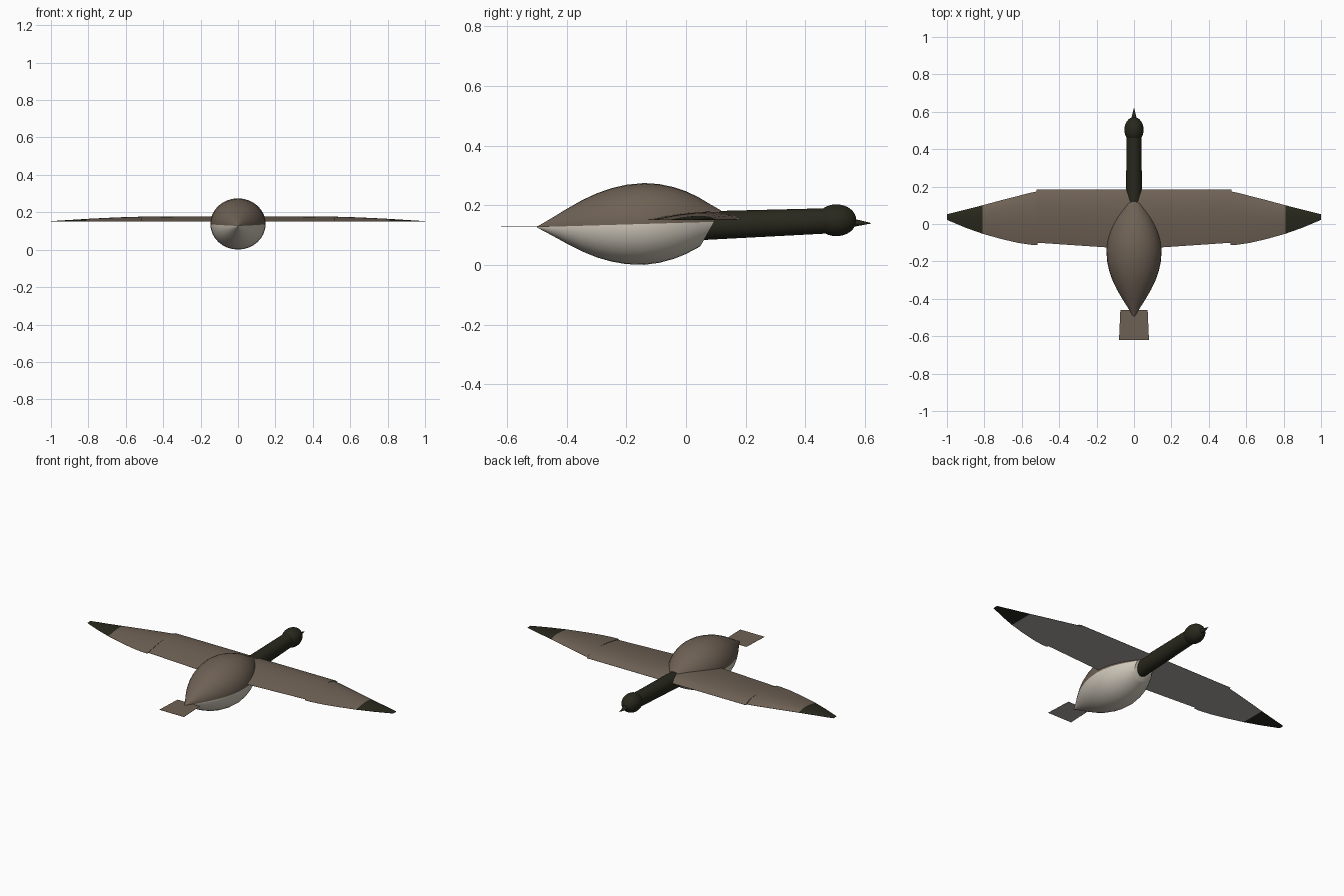
import bpy, bmesh, math
from mathutils import Vector

cube = bpy.data.objects.get("Cube")
if cube:
    bpy.data.objects.remove(cube)


def material(name, rgb):
    m = bpy.data.materials.new(name)
    m.use_nodes = True
    m.diffuse_color = (*rgb, 1)
    bsdf = m.node_tree.nodes["Principled BSDF"]
    bsdf.inputs["Base Color"].default_value = (*rgb, 1)
    bsdf.inputs["Roughness"].default_value = 0.8
    return m


BROWN = material("feather brown", (0.157, 0.12, 0.09))
CREAM = material("belly cream", (0.62, 0.57, 0.49))
GREY = material("underside grey", (0.42, 0.4, 0.36))
DARK = material("dark plumage", (0.021, 0.021, 0.012))


def loft(name, rings, mats, rule=None, smooth=40, cut=None):
    """Skin closed rings, cap both ends, trim by a plane, colour faces by rule."""
    bm = bmesh.new()
    loops = [[bm.verts.new(p) for p in ring] for ring in rings]
    n = len(loops[0])
    for a, b in zip(loops, loops[1:]):
        for i in range(n):
            j = (i + 1) % n
            bm.faces.new((a[i], a[j], b[j], b[i]))
    bm.faces.new(loops[0])
    bm.faces.new(loops[-1])
    if cut:
        found = bmesh.ops.bisect_plane(bm, geom=bm.verts[:] + bm.edges[:] + bm.faces[:],
                                       plane_co=cut[0], plane_no=cut[1], clear_outer=True)
        rim = [e for e in found["geom_cut"] if isinstance(e, bmesh.types.BMEdge)]
        bmesh.ops.edgeloop_fill(bm, edges=rim)
    bmesh.ops.recalc_face_normals(bm, faces=bm.faces)
    for f in bm.faces:
        if rule:
            f.material_index = rule(f.calc_center_median(), f.normal)
    mesh = bpy.data.meshes.new(name)
    bm.to_mesh(mesh)
    bm.free()
    for m in mats:
        mesh.materials.append(m)
    obj = bpy.data.objects.new(name, mesh)
    bpy.context.collection.objects.link(obj)
    bpy.ops.object.select_all(action="DESELECT")
    obj.select_set(True)
    bpy.context.view_layer.objects.active = obj
    if smooth:
        bpy.ops.object.shade_smooth_by_angle(angle=math.radians(smooth))
    return obj


def ring(y, z, rx, rz, n=32):
    turns = [2 * math.pi * i / n for i in range(n)]
    return [Vector((rx * math.cos(t), y, z + rz * math.sin(t))) for t in turns]


# Body: teardrop along a slightly rising axis, brown above and cream below
def axis_z(y):
    return 0.127 + 0.03 * (y + 0.5)


profile = [(-0.5, 0.001), (-0.45, 0.029), (-0.4, 0.058), (-0.35, 0.085),
           (-0.3, 0.107), (-0.25, 0.123), (-0.2, 0.133), (-0.14, 0.137),
           (-0.09, 0.132), (-0.04, 0.12), (0, 0.105), (0.04, 0.085),
           (0.08, 0.06), (0.11, 0.042), (0.13, 0.03)]
loft("body", [ring(y, axis_z(y), r * 1.08, r) for y, r in profile],
     [BROWN, CREAM], lambda c, n: int(c.z < axis_z(c.y)),
     cut=((0, 0.096, 0.147), (0, 1, -0.57)))

# Neck, head and beak
loft("neck", [ring(0.06, 0.132, 0.044, 0.048), ring(0.5, 0.149, 0.039, 0.042)], [DARK])
steps = [math.pi * i / 16 for i in range(17)]
loft("head", [ring(0.504 - 0.067 * math.cos(t), 0.15,
                   0.051 * math.sin(t) + 0.0003, 0.053 * math.sin(t) + 0.0003)
              for t in steps], [DARK])
loft("beak", [ring(0.55, 0.142, 0.018, 0.016, 16), ring(0.62, 0.14, 0.001, 0.001, 16)], [DARK])

# Tail: thin flared plate, grey beneath
loft("tail", [[Vector((sx * w, y, 0.13 + dz)) for sx, dz in
               ((-1, -0.0005), (1, -0.0005), (1, 0.0005), (-1, 0.0005))]
              for y, w in ((-0.46, 0.073), (-0.62, 0.08))],
     [BROWN, GREY], lambda c, n: int(n.z < -0.5), smooth=0)


# Wings: arched top over a flat underside
def wing_section(side, x, lead, trail, thick, n=12):
    base = 0.151
    top = []
    for i in range(n + 1):
        u = i / n
        arch = math.sin(math.pi * u ** 0.7) ** 0.9 if 0 < i < n else 0
        top.append(Vector((side * x, lead + (trail - lead) * u, base + 0.001 + thick * arch)))
    bottom = [Vector((p.x, p.y, base)) for p in reversed(top)]
    return top + bottom


def wing_colour(c, n):
    if abs(c.x) > 0.81:
        return 2
    return int(n.z < -0.5)


inner = [(0, 0.185, -0.135, 0.027), (0.52, 0.185, -0.1, 0.025)]
outer = [(0.515, 0.175, -0.111, 0.025), (0.55, 0.168, -0.111, 0.024),
         (0.62, 0.15, -0.101, 0.022), (0.71, 0.127, -0.08, 0.018),
         (0.81, 0.1, -0.052, 0.013), (0.9, 0.077, -0.02, 0.007),
         (1.0, 0.052, 0.022, 0.001)]
for side, label in ((1, "left"), (-1, "right")):
    for part, sections in (("inner", inner), ("outer", outer)):
        loft(f"{label}_{part}_wing", [wing_section(side, *s) for s in sections],
             [BROWN, GREY, DARK], wing_colour)
